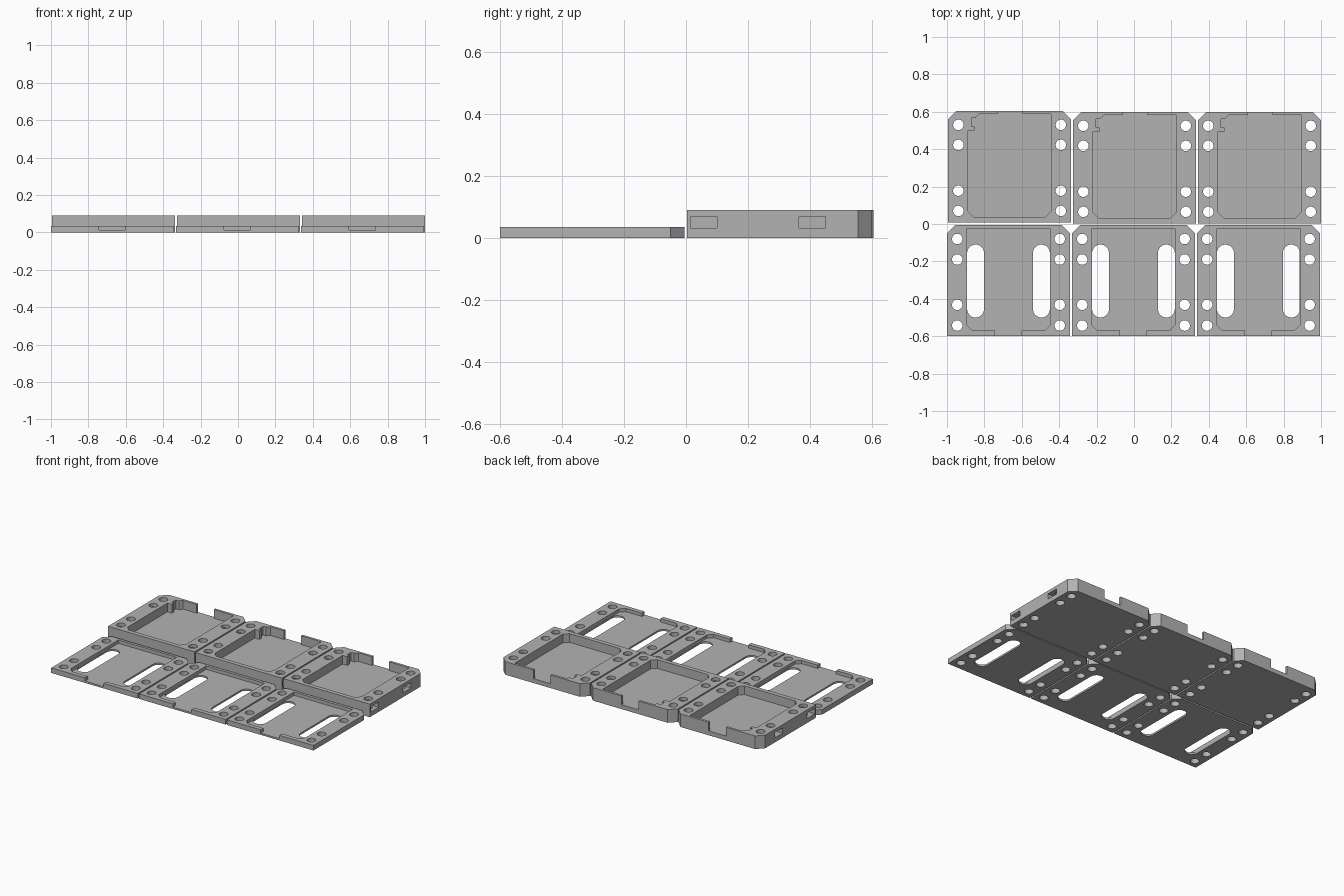
import bpy, bmesh, math

if "Cube" in bpy.data.objects:
    bpy.data.objects.remove(bpy.data.objects["Cube"])

grey = bpy.data.materials.new("light grey plastic")
grey.diffuse_color = (0.45, 0.45, 0.45, 1)
grey.use_nodes = True
grey.node_tree.nodes["Principled BSDF"].inputs["Base Color"].default_value = grey.diffuse_color

W = 0.658        # width of one plate
PITCH = 0.668    # spacing between neighbours


def prisms(name, outlines, z0, z1):
    """One object holding an upright prism for every outline."""
    bm = bmesh.new()
    for pts in outlines:
        face = bm.faces.new([bm.verts.new((x, y, z0)) for x, y in pts])
        top = bmesh.ops.extrude_face_region(bm, geom=[face])["geom"]
        moved = [v for v in top if isinstance(v, bmesh.types.BMVert)]
        bmesh.ops.translate(bm, vec=(0, 0, z1 - z0), verts=moved)
    bmesh.ops.recalc_face_normals(bm, faces=bm.faces)
    mesh = bpy.data.meshes.new(name)
    bm.to_mesh(mesh)
    bm.free()
    mesh.materials.append(grey)
    obj = bpy.data.objects.new(name, mesh)
    bpy.context.collection.objects.link(obj)
    return obj


def rect(x0, x1, y0, y1):
    return [(x0, y0), (x1, y0), (x1, y1), (x0, y1)]


def stadium(x, y0, y1, r, n=16):
    """Slot outline along y; a circle when y0 equals y1."""
    pts = []
    for cy, start in ((y1, 0), (y0, math.pi)):
        for i in range(n + 1 if y1 > y0 else n):
            a = start + math.pi * i / n
            pts.append((x + r * math.cos(a), cy + r * math.sin(a)))
    return pts


def plate_outline(y0, y1, c=0.045):
    """Rectangle with the two back corners cut off."""
    return [(0, y0), (W, y0), (W, y1 - c), (W - c, y1), (c, y1), (0, y1 - c)]


def screw_holes(ys):
    return [stadium(x, y, y, 0.028) for x in (0.055, W - 0.055) for y in ys]


def carve(body, cutters):
    """Cut each helper out of the body, bake the result, drop the helpers."""
    for c in cutters:
        c.hide_render = True
        mod = body.modifiers.new("cut", 'BOOLEAN')
        mod.operation, mod.solver, mod.object = 'DIFFERENCE', 'EXACT', c
    deps = bpy.context.evaluated_depsgraph_get()
    baked = bpy.data.meshes.new_from_object(body.evaluated_get(deps))
    body.modifiers.clear()
    body.data = baked
    for c in cutters:
        bpy.data.objects.remove(c)
    bpy.context.view_layer.objects.active = body
    body.select_set(True)
    bpy.ops.object.shade_smooth_by_angle(angle=math.radians(30))
    body.select_set(False)


def repeat(first, name, x0, lift):
    """Three copies in a row; the first one may sit slightly further back."""
    for i in range(3):
        obj = first if i == 0 else bpy.data.objects.new(f"{name}_{i + 1}", first.data)
        if i:
            bpy.context.collection.objects.link(obj)
        obj.location = (x0 + PITCH * i, lift if i == 0 else 0, 0)


# Deep tray: pocket with a cable gap at the back and a small clip in one corner
tray = prisms("tray_1", [plate_outline(0.003, 0.6)], 0, 0.09)
pocket = [(0.137, 0.033), (0.521, 0.033), (0.551, 0.063), (0.551, 0.583),
          (0.398, 0.583), (0.398, 0.65), (0.268, 0.65), (0.268, 0.583),
          (0.165, 0.583), (0.147, 0.562), (0.124, 0.562), (0.124, 0.517),
          (0.142, 0.517), (0.142, 0.495), (0.107, 0.495), (0.107, 0.063)]
nut_slots = [rect(x0, x1, y0, y0 + 0.085)
             for x0, x1 in ((-0.05, 0.095), (W - 0.095, W + 0.05))
             for y0 in (0.015, 0.365)]
carve(tray, [
    prisms("pocket_cutter", [pocket], 0.03, 0.2),
    prisms("hole_cutter", screw_holes((0.065, 0.173, 0.418, 0.525)), -0.1, 0.2),
    prisms("nut_slot_cutter", nut_slots, 0.031, 0.068),
])
repeat(tray, "tray", -0.994, 0.005)

# Thin lid: shallow recess with a front gap, screw holes and two long slots
lid = prisms("lid_1", [plate_outline(-0.6, -0.005)], 0, 0.035)
recess = [(0.107, -0.024), (0.107, -0.54), (0.137, -0.57), (0.257, -0.57),
          (0.257, -0.65), (0.398, -0.65), (0.398, -0.57), (0.521, -0.57),
          (0.551, -0.54), (0.551, -0.024)]
long_slots = [stadium(x, -0.455, -0.155, 0.045) for x in (0.153, 0.505)]
carve(lid, [
    prisms("recess_cutter", [recess], 0.012, 0.2),
    prisms("hole_cutter", screw_holes((-0.543, -0.432, -0.19, -0.08)), -0.1, 0.2),
    prisms("long_slot_cutter", long_slots, -0.1, 0.1),
])
repeat(lid, "lid", -1.0, 0)
